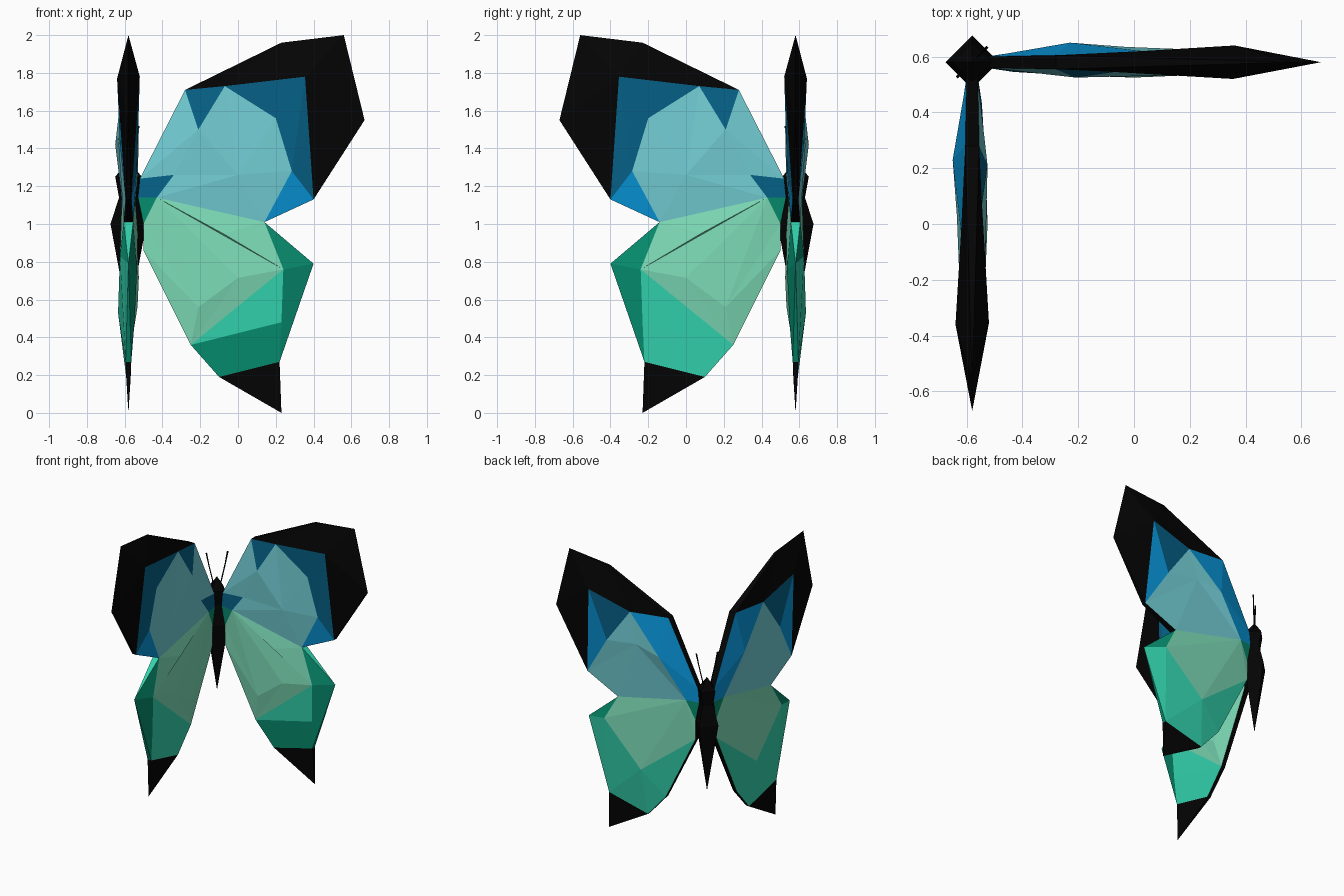
import bpy, bmesh, math
from mathutils import Vector

if "Cube" in bpy.data.objects:
    bpy.data.objects.remove(bpy.data.objects["Cube"])

HINGE = 0.58  # body axis stands at (-HINGE, HINGE)


def material(name, rgb):
    mat = bpy.data.materials.new(name)
    mat.use_nodes = True
    col = (*[(v / 255) ** 2.2 for v in rgb], 1)
    mat.diffuse_color = col
    mat.node_tree.nodes["Principled BSDF"].inputs["Base Color"].default_value = col
    return mat


MATS = {
    "black": material("black", (12, 12, 12)),
    "navy": material("deep_blue", (14, 97, 134)),
    "blue": material("bright_blue", (16, 148, 216)),
    "cyan": material("pale_cyan", (114, 205, 212)),
    "mint": material("mint", (124, 219, 182)),
    "green": material("sea_green", (54, 210, 172)),
    "pine": material("dark_green", (15, 140, 110)),
}
NAMES = list(MATS)

# Wing outline: x, z, half thickness of the edge
RIM = dict(
    a=(-.52, 1.24, .02), b=(-.28, 1.71, .025), c=(.23, 1.96, .01),
    d=(.56, 2, 0), e=(.67, 1.55, 0), f=(.4, 1.13, .015), g=(.14, 1.01, .025),
    h=(.4, .79, 0), i=(.22, .27, .015), j=(.23, 0, 0), k=(-.1, .19, .012),
    l=(-.25, .36, .015), m=(-.5, .86, .02), n=(-.5, 1, .02), o=(-.53, 1.14, .02))

# Raised facet corners on the inner and outer sides: x, z, height
INNER = dict(
    A=(.355, 1.78, .06), B=(-.07, 1.73, .035), C=(-.21, 1.5, .055),
    D=(.2, 1.56, .045), E=(.285, 1.28, .045), F=(0, 1.26, .05),
    M=(-.34, 1.26, .035), K=(-.43, 1.14, .035), P=(-.08, .95, .05),
    N=(.24, .76, .045), Q=(0, .715, .055), R=(-.21, .56, .048),
    S=(.23, .48, .032))
OUTER = dict(
    A=(.36, 1.77, .06), B=(.03, 1.68, .04), C=(-.23, 1.42, .07),
    D=(.22, 1.42, .045), F=(-.03, 1.46, .055), K=(-.43, 1.14, .035),
    N=(.24, .83, .045), Q=(-.07, .53, .055))

# Facets by colour, each named by its corners
INNER_FACES = dict(
    black="bcB cAB cdA deA efA kij",
    navy="bBC BAD AfE AED aMKo",
    blue="Efg",
    cyan="abC aCM MCF CBF BDF DEF EgF FgK MFK",
    mint="KgP PgN KPN KNQ KQR KRn nRm mRl QRl QlN",
    green="NSl",
    pine="ghN hiSN oKn")
OUTER_FACES = dict(
    black="bcB cAB cdA deA efA kij",
    navy="ABD",
    blue="AfD bBC bCa aCK aKo",
    cyan="BDF BFC DfF fgF FgK FKC",
    mint="KgN KNQ KQm Kmn",
    green="hiN NiQ QiTk Qkl Qlm",
    pine="ghN oKn")


def build_wing(name, mirrored, lower_colour):
    """Faceted wing: two relief sides joined by a thin edge."""
    bm = bmesh.new()

    def place(x, z, d):
        p = (x, HINGE - d, z)
        return bm.verts.new((-p[1], -p[0], z) if mirrored else p)

    def face(verts, colour):
        verts = list(dict.fromkeys(verts))
        if len(verts) > 2:
            bm.faces.new(verts).material_index = NAMES.index(colour)

    front = {s: place(*p) for s, p in RIM.items()}
    back = {s: place(x, z, -w) if w else front[s] for s, (x, z, w) in RIM.items()}
    # edge strip
    ring = list(RIM)
    for s, t in zip(ring, ring[1:] + ring[:1]):
        colour = {"g": "green", "h": "pine"}.get(s, "black")
        face([front[s], front[t], back[t], back[s]], colour)
    front.update({s: place(*p) for s, p in INNER.items()})
    back.update({s: place(x, z, -d) for s, (x, z, d) in OUTER.items()})
    # the two patterned sides
    for corners, table in ((front, INNER_FACES), (back, OUTER_FACES)):
        for colour, words in table.items():
            for word in words.split():
                face([corners[s] for s in word if s in corners], colour)
    # lower band of the inner side
    face([front[s] for s in "lSik"], lower_colour)
    bmesh.ops.recalc_face_normals(bm, faces=bm.faces)
    finish(bm, name, NAMES)


def finish(bm, name, colours):
    mesh = bpy.data.meshes.new(name)
    bm.to_mesh(mesh)
    bm.free()
    for c in colours:
        mesh.materials.append(MATS[c])
    obj = bpy.data.objects.new(name, mesh)
    bpy.context.collection.objects.link(obj)


def spindle(name, stations, sides=4):
    """Loft of square rings; stations are (centre, radius)."""
    bm = bmesh.new()
    rings = []
    for centre, r in stations:
        rings.append([bm.verts.new(Vector(centre) + Vector(
            (r * math.cos(math.tau * i / sides), r * math.sin(math.tau * i / sides), 0)))
            for i in range(sides)])
    for lo, hi in zip(rings, rings[1:]):
        for i in range(sides):
            j = (i + 1) % sides
            bm.faces.new((lo[i], lo[j], hi[j], hi[i]))
    bm.faces.new(rings[0][::-1])
    bm.faces.new(rings[-1])
    bmesh.ops.remove_doubles(bm, verts=bm.verts, dist=0.0005)
    bmesh.ops.recalc_face_normals(bm, faces=bm.faces)
    finish(bm, name, ["black"])


# Wings at a right angle to each other
build_wing("left_wing", False, "pine")
build_wing("right_wing", True, "green")

# Body: abdomen, thorax and head
profile = [(.49, .0001), (1.0, .095), (1.14, .05), (1.25, .07), (1.34, .0001)]
spindle("body", [((-HINGE, HINGE, z), r) for z, r in profile])

# Antennae
for side, s in (("left", 1), ("right", -1)):
    spindle(side + "_antenna", [
        ((-HINGE + s * o, HINGE + s * o, z), r)
        for o, z, r in ((.015, 1.27, .005), (.04, 1.43, .005), (.052, 1.52, .007))])
